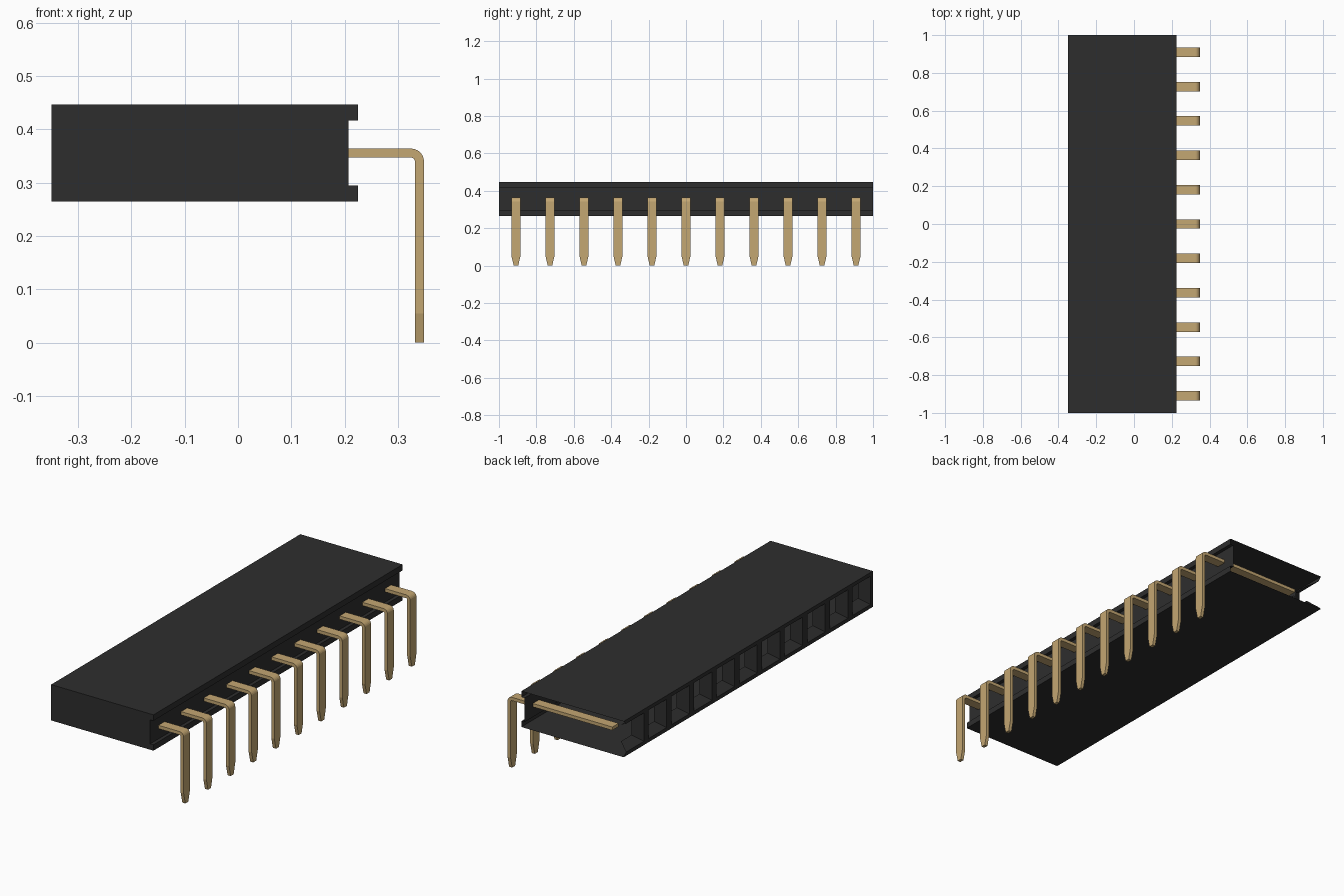
import bpy, bmesh, math

if "Cube" in bpy.data.objects:
    bpy.data.objects.remove(bpy.data.objects["Cube"], do_unlink=True)

COUNT = 11
PITCH = 2 / COUNT
BOTTOM, TOP = 0.265, 0.447
MID = (BOTTOM + TOP) / 2
LEFT, RIGHT, RECESS = -0.35, 0.225, 0.207


def material(name, rgb):
    mat = bpy.data.materials.new(name)
    mat.use_nodes = True
    mat.diffuse_color = (*rgb, 1)
    bsdf = next(n for n in mat.node_tree.nodes if n.type == 'BSDF_PRINCIPLED')
    bsdf.inputs["Base Color"].default_value = (*rgb, 1)
    return mat


def finish(bm, name, mat):
    bmesh.ops.remove_doubles(bm, verts=bm.verts, dist=0.0001)
    bmesh.ops.recalc_face_normals(bm, faces=bm.faces)
    mesh = bpy.data.meshes.new(name)
    bm.to_mesh(mesh)
    bm.free()
    mesh.materials.append(mat)
    obj = bpy.data.objects.new(name, mesh)
    bpy.context.collection.objects.link(obj)
    return obj


black = material("black plastic", (0.027, 0.027, 0.027))
gold = material("gold metal", (0.55, 0.385, 0.17))

# Housing: grooved sheet profile swept along y, closed at the front end only
bm = bmesh.new()
profile = [(LEFT, TOP), (RIGHT, TOP), (RIGHT, 0.417), (RECESS, 0.417),
           (RECESS, 0.295), (RIGHT, 0.295), (RIGHT, BOTTOM), (LEFT, BOTTOM)]
front = [bm.verts.new((x, -1, z)) for x, z in profile]
back = [bm.verts.new((x, 1, z)) for x, z in profile]
for i in range(len(profile) - 1):
    bm.faces.new((front[i], front[i + 1], back[i + 1], back[i]))
bm.faces.new(front)

# Socket mouths: frame, then funnel; the last one is open on the back side
for n in range(COUNT):
    y = -1 + PITCH * (n + 0.5)
    rings = []
    for x, half in ((LEFT, PITCH / 2), (LEFT, 0.072), (LEFT + 0.05, 0.042)):
        rings.append([bm.verts.new((x, y + sy * half, MID + sz * half))
                      for sy, sz in ((-1, -1), (1, -1), (1, 1), (-1, 1))])
    for a, b in zip(rings, rings[1:]):
        for i in range(4):
            if n == COUNT - 1 and i == 1:
                continue
            j = (i + 1) % 4
            bm.faces.new((a[i], a[j], b[j], b[i]))
finish(bm, "housing", black)

# Pin: stations of (upper/outer point, lower/inner point, half width)
W = 0.025
stations = [((-0.24, 0.364), (-0.24, 0.347), W)]
cx, cz, r_out, r_in = 0.325, 0.340, 0.024, 0.007
for k in range(7):
    a = math.pi / 2 * (1 - k / 6)
    c, s = math.cos(a), math.sin(a)
    stations.append(((cx + r_out * c, cz + r_out * s),
                     (cx + r_in * c, cz + r_in * s), W))
for z, w in ((0.055, W), (0, 0.012)):
    stations.append(((cx + r_out, z), (cx + r_in, z), w))

bm = bmesh.new()
loops = []
for (ox, oz), (ix, iz), w in stations:
    loops.append([bm.verts.new(p) for p in
                  ((ox, -w, oz), (ox, w, oz), (ix, w, iz), (ix, -w, iz))])
for a, b in zip(loops, loops[1:]):
    for i in range(4):
        j = (i + 1) % 4
        bm.faces.new((a[i], a[j], b[j], b[i]))
bm.faces.new(loops[0])
bm.faces.new(loops[-1])
pin = finish(bm, "pin_1", gold)
pin.location.y = -1 + PITCH / 2

# Repeat the pin along the row
for n in range(1, COUNT):
    copy = bpy.data.objects.new(f"pin_{n + 1}", pin.data)
    copy.location.y = -1 + PITCH * (n + 0.5)
    bpy.context.collection.objects.link(copy)
